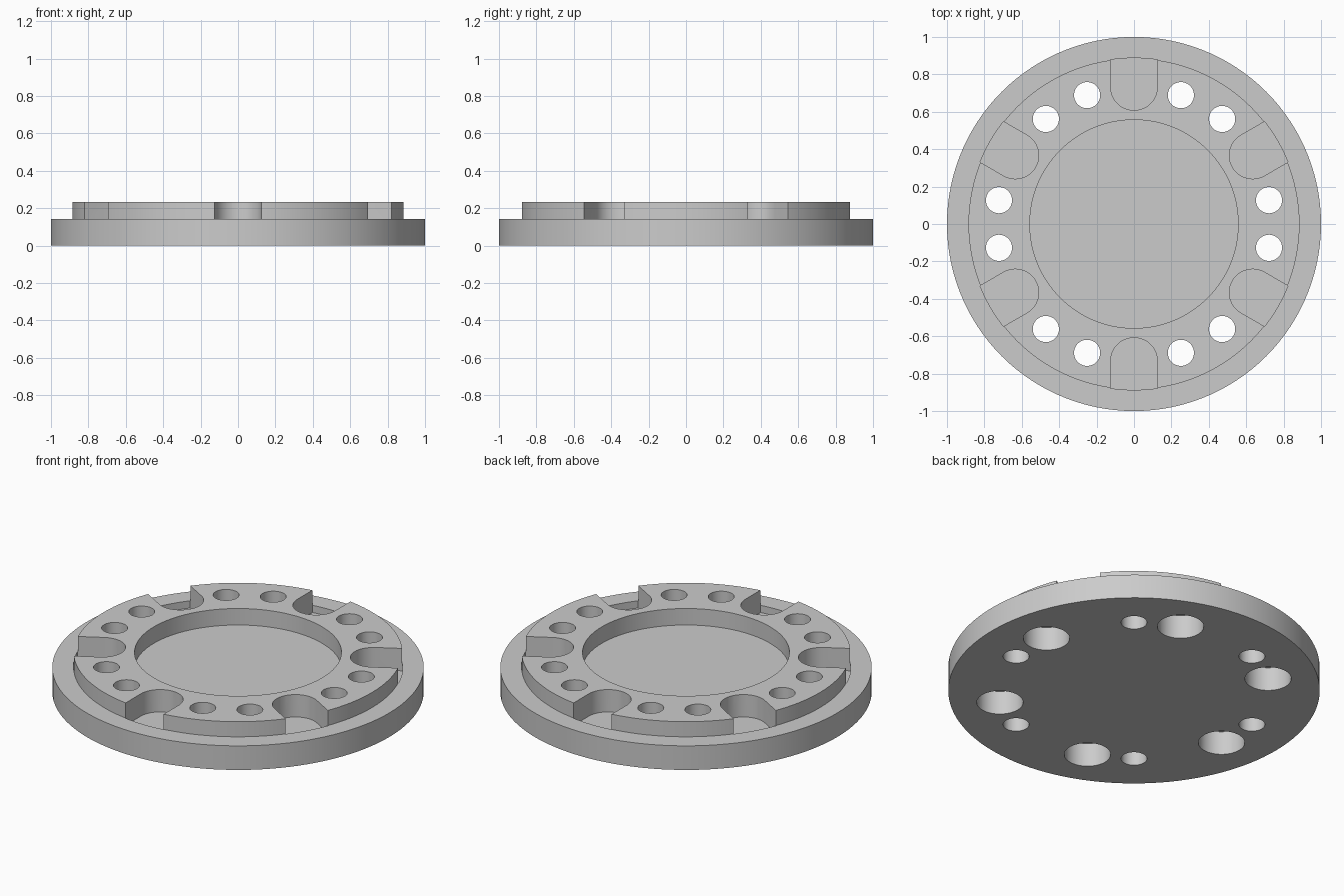
import bpy, bmesh
from math import sin, cos, pi, radians, asin

cube = bpy.data.objects.get("Cube")
if cube:
    bpy.data.objects.remove(cube, do_unlink=True)

SEGMENTS = 120
FLANGE_TOP, RING_TOP = 0.143, 0.233
RING_R, BOLT_R, SLOT_R = 0.885, 0.733, 0.125

metal = bpy.data.materials.new("plain grey metal")
metal.use_nodes = True
grey = (0.6, 0.6, 0.6, 1)
metal.diffuse_color = grey
metal.node_tree.nodes["Principled BSDF"].inputs["Base Color"].default_value = grey


def make_object(name, bm):
    bmesh.ops.recalc_face_normals(bm, faces=bm.faces)
    mesh = bpy.data.meshes.new(name)
    bm.to_mesh(mesh)
    bm.free()
    mesh.materials.append(metal)
    obj = bpy.data.objects.new(name, mesh)
    bpy.context.collection.objects.link(obj)
    return obj


def add_prism(bm, outline, z0, z1):
    """Extrude a closed outline between two heights."""
    face = bm.faces.new([bm.verts.new((x, y, z0)) for x, y in outline])
    top = bmesh.ops.extrude_face_region(bm, geom=[face])["geom"]
    verts = [v for v in top if isinstance(v, bmesh.types.BMVert)]
    bmesh.ops.translate(bm, verts=verts, vec=(0, 0, z1 - z0))


def arc(radius, start, end, steps, cx=0, cy=0):
    return [(cx + radius * cos(start + (end - start) * i / steps),
             cy + radius * sin(start + (end - start) * i / steps))
            for i in range(steps + 1)]


def rotate(outline, a):
    return [(x * cos(a) - y * sin(a), x * sin(a) + y * cos(a)) for x, y in outline]


def cut(target, name, outlines, z0, z1):
    bm = bmesh.new()
    for outline in outlines:
        add_prism(bm, outline, z0, z1)
    cutter = make_object(name, bm)
    cutter.hide_render = True
    mod = target.modifiers.new(name, "BOOLEAN")
    mod.operation, mod.solver, mod.object = "DIFFERENCE", "EXACT", cutter
    bpy.context.view_layer.objects.active = target
    bpy.ops.object.modifier_apply(modifier=name)
    bpy.data.objects.remove(cutter, do_unlink=True)


def holes(radius, offset):
    circle = arc(radius, 0, 2 * pi, 48, BOLT_R)[:-1]
    return [rotate(circle, radians(offset + 60 * k)) for k in range(6)]


# Stepped flange with raised ring and round recess, turned from a half profile
profile = [(0, 0), (1, 0), (1, FLANGE_TOP), (RING_R, FLANGE_TOP),
           (RING_R, RING_TOP), (0.557, RING_TOP), (0.557, 0.135), (0, 0.135)]
bm = bmesh.new()
points = [bm.verts.new((r, 0, z)) for r, z in profile]
edges = [bm.edges.new(pair) for pair in zip(points, points[1:])]
bmesh.ops.spin(bm, geom=points + edges, cent=(0, 0, 0), axis=(0, 0, 1),
               angle=2 * pi, steps=SEGMENTS)
bmesh.ops.remove_doubles(bm, verts=bm.verts, dist=0.0001)
flange = make_object("stepped_flange", bm)

# Six round-ended slots, open through the ring wall
outer = RING_R + 0.002
half = asin(SLOT_R / outer)
slot = arc(SLOT_R, pi / 2, 3 * pi / 2, 24, BOLT_R) + arc(outer, -half, half, 8)
cut(flange, "slots", [rotate(slot, radians(30 + 60 * k)) for k in range(6)], 0.1, 0.4)

# Wide counterbores from below, then twelve through holes
cut(flange, "counterbores", holes(0.125, 10), -0.1, 0.14)
cut(flange, "bolt_holes", holes(0.07, 10) + holes(0.07, -10), -0.1, 0.4)

# Smooth walls with sharp rims
bpy.ops.object.select_all(action="DESELECT")
flange.select_set(True)
bpy.context.view_layer.objects.active = flange
bpy.ops.object.shade_smooth_by_angle(angle=radians(30))
